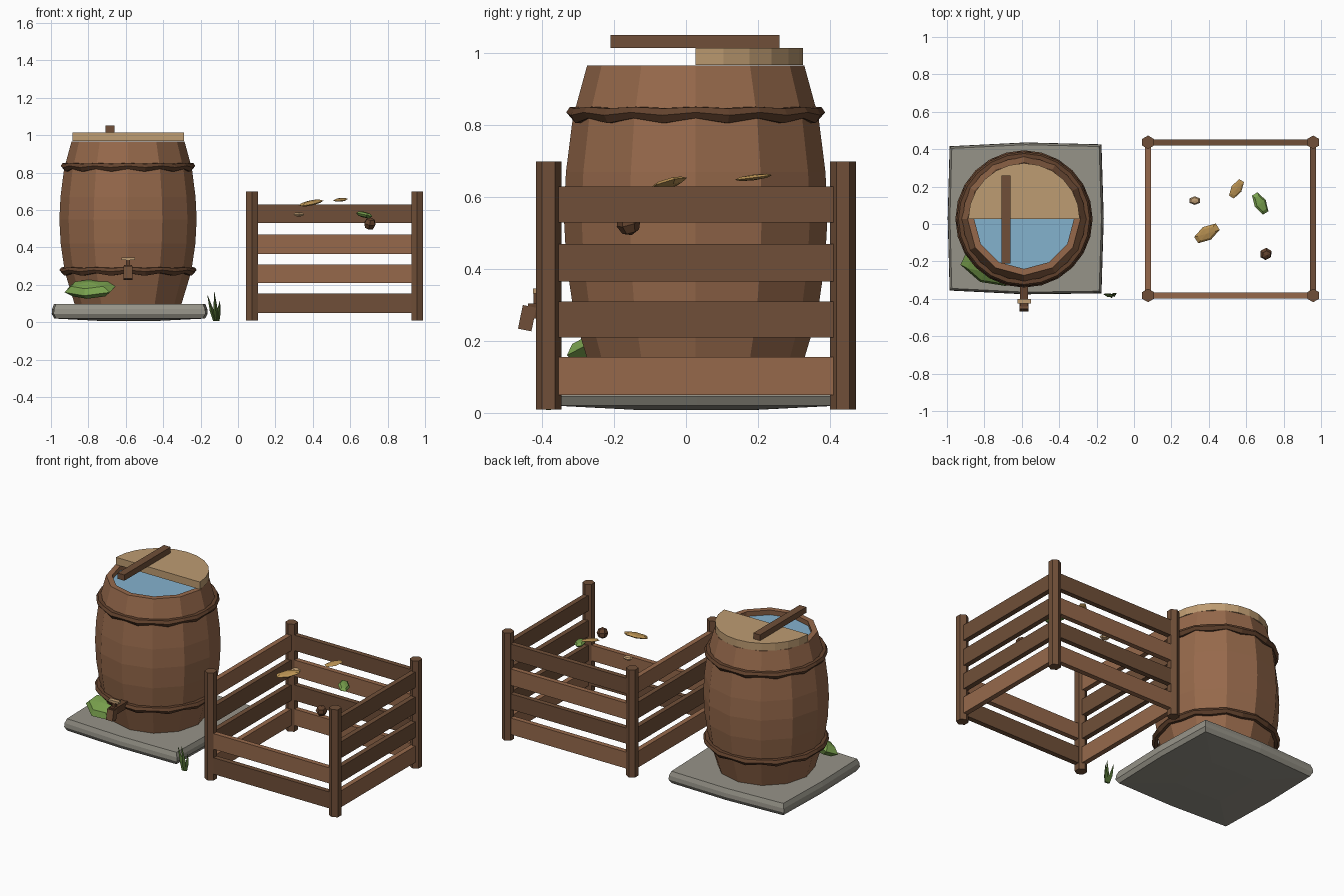
import bpy, bmesh, math
from mathutils import Vector, Matrix

if "Cube" in bpy.data.objects:
    bpy.data.objects.remove(bpy.data.objects["Cube"])

def material(name, r, g, b):
    m = bpy.data.materials.new(name)
    lin = [(c / 255 / 12.92 if c < 11 else ((c / 255 + 0.055) / 1.055) ** 2.4) for c in (r, g, b)]
    m.diffuse_color = (*lin, 1)
    m.use_nodes = True
    m.node_tree.nodes["Principled BSDF"].inputs["Base Color"].default_value = m.diffuse_color
    return m

LIGHT = material("warm_wood", 150, 105, 75)
DARK = material("dark_wood", 112, 79, 56)
HOOP = material("hoop_brown", 98, 66, 45)
TAN = material("pale_wood", 190, 156, 114)
DRY = material("dry_leaf", 188, 148, 84)
STONE = material("stone_grey", 150, 147, 136)
WATER = material("water_blue", 132, 178, 206)
GREEN = material("leaf_green", 122, 162, 78)
GRASS = material("grass_green", 82, 112, 52)

def finish(bm, name, mat):
    bmesh.ops.recalc_face_normals(bm, faces=bm.faces)
    me = bpy.data.meshes.new(name)
    bm.to_mesh(me)
    bm.free()
    me.materials.append(mat)
    ob = bpy.data.objects.new(name, me)
    bpy.context.collection.objects.link(ob)
    return ob

def loft(name, rings, mat, loop=False):
    """Skin a list of point rings; cap the ends, or join last ring to first."""
    bm = bmesh.new()
    vs = [[bm.verts.new(p) for p in ring] for ring in rings]
    pairs = list(zip(vs, vs[1:])) + ([(vs[-1], vs[0])] if loop else [])
    for a, b in pairs:
        for i in range(len(a)):
            j = (i + 1) % len(a)
            bm.faces.new((a[i], a[j], b[j], b[i]))
    if not loop:
        bm.faces.new(vs[0])
        bm.faces.new(vs[-1])
    return finish(bm, name, mat)

def circle(c, r, z, n, wobble=0.0, start=-math.pi / 2):
    return [(c[0] + r * math.cos(start + 2 * math.pi * i / n),
             c[1] + r * math.sin(start + 2 * math.pi * i / n),
             z + wobble * (-1) ** i) for i in range(n)]

def box(name, lo, hi, mat, tilt=0.0):
    lo, hi = Vector(lo), Vector(hi)
    bm = bmesh.new()
    bmesh.ops.create_cube(bm, size=1, matrix=Matrix.Translation((lo + hi) / 2)
                          @ Matrix.Rotation(tilt, 4, 'X') @ Matrix.Diagonal((*(hi - lo), 1)))
    return finish(bm, name, mat)

def pod(name, loc, size, rot, mat, seg=6, rings=4):
    """Faceted lens shape, long along its own x axis."""
    bm = bmesh.new()
    bmesh.ops.create_uvsphere(bm, u_segments=seg, v_segments=rings, radius=1)
    ob = finish(bm, name, mat)
    ob.location, ob.scale = loc, size
    ob.rotation_euler = [math.radians(a) for a in rot]
    return ob

C = (-0.588, 0.027)

# stone slab with slightly bowed sides and bottom
outline = [(-0.98, -0.35), (-0.58, -0.37), (-0.18, -0.365), (-0.168, 0.03),
           (-0.18, 0.42), (-0.58, 0.43), (-0.98, 0.41), (-0.99, 0.03)]
def slab_ring(s, z):
    return [(C[0] + (x - C[0]) * s, C[1] + (y - C[1]) * s, z) for x, y in outline]
loft("stone_slab", [slab_ring(0.4, 0.008), slab_ring(0.98, 0.02), slab_ring(1.015, 0.045),
                    slab_ring(1.01, 0.07), slab_ring(0.985, 0.097)], STONE)

# barrel body, hollow at the top
profile = [(0.285, 0.095), (0.338, 0.27), (0.36, 0.42), (0.367, 0.55), (0.361, 0.67),
           (0.342, 0.82), (0.302, 0.967), (0.267, 0.967), (0.28, 0.85)]
loft("barrel", [circle(C, r, z, 12) for r, z in profile], LIGHT)
loft("water", [circle(C, 0.274, z, 12) for z in (0.915, 0.935)], WATER)

# barrel hoops with a hammered lower edge
for name, z, r in (("lower_hoop", 0.275, 0.345), ("upper_hoop", 0.832, 0.338)):
    loft(name, [circle(C, r - 0.01, z + 0.018, 24, 0.002), circle(C, r + 0.012, z + 0.017, 24, 0.002),
                circle(C, r + 0.022, z, 24, 0.004), circle(C, r + 0.008, z - 0.019, 24, 0.007),
                circle(C, r - 0.01, z - 0.019, 24, 0.007)], HOOP, loop=True)

# half lid and its handle bar
half = [(C[0] + 0.298 * math.cos(math.pi * i / 12), C[1] + 0.298 * math.sin(math.pi * i / 12))
        for i in range(13)]
loft("half_lid", [[(x, y, z) for x, y in half] for z in (0.968, 1.015)], TAN)
box("lid_handle", (-0.708, -0.21, 1.015), (-0.66, 0.26, 1.052), DARK)

# tap: pipe, slanted nozzle, stem and grip
box("tap_pipe", (C[0] - 0.022, -0.44, 0.262), (C[0] + 0.022, -0.29, 0.305), HOOP)
box("tap_nozzle", (C[0] - 0.023, -0.461, 0.23), (C[0] + 0.023, -0.423, 0.297), DARK, -0.2)
box("tap_stem", (C[0] - 0.01, -0.424, 0.3), (C[0] + 0.01, -0.402, 0.336), HOOP)
box("tap_grip", (C[0] - 0.036, -0.426, 0.332), (C[0] + 0.036, -0.4, 0.346), TAN)

# fence posts
X0, X1, Y0, Y1 = 0.075, 0.958, -0.382, 0.437
for x in (X0, X1):
    for y in (Y0, Y1):
        loft("fence_post", [circle((x, y), 0.036, z, 6) for z in (0.01, 0.7)], DARK)

# fence planks; the front has only the two lower ones
levels = [(0.05, 0.155), (0.21, 0.31), (0.365, 0.47), (0.53, 0.63)]
T = 0.016
sides = {"front": (X0, Y0 - T, X1, Y0 + T, (DARK, LIGHT)),
         "back": (X0, Y1 - T, X1, Y1 + T, (LIGHT, DARK, LIGHT, DARK)),
         "left": (X0 - T, Y0, X0 + T, Y1, (LIGHT, DARK, DARK, LIGHT)),
         "right": (X1 - T, Y0, X1 + T, Y1, (LIGHT, DARK, DARK, DARK))}
for side, (xa, ya, xb, yb, mats) in sides.items():
    for (za, zb), mat in zip(levels, mats):
        box(side + "_plank", (xa, ya, za), (xb, yb, zb), mat)

# leaves and nut floating above the pen
pod("large_dry_leaf", (0.39, -0.05, 0.638), (0.08, 0.04, 0.012), (5, -12, 32), DRY)
pod("small_dry_leaf", (0.548, 0.188, 0.655), (0.06, 0.03, 0.008), (5, -6, 58), DRY)
pod("wood_chip", (0.325, 0.125, 0.577), (0.033, 0.023, 0.012), (0, 0, 0), TAN)
pod("green_leaf", (0.675, 0.11, 0.575), (0.068, 0.035, 0.016), (-12, 6, -60), GREEN)
pod("nut", (0.705, -0.16, 0.527), (0.034, 0.034, 0.034), (15, 10, 0), HOOP)

# broad leaf resting by the barrel
pod("broad_leaf", (-0.79, -0.24, 0.178), (0.155, 0.085, 0.042), (25, 0, -25), GREEN)

# grass tuft: tapered three-sided blades
for bx, tx, ty, tz in ((-0.125, -0.163, -0.375, 0.145), (-0.115, -0.127, -0.39, 0.163),
                       (-0.108, -0.097, -0.37, 0.115)):
    base, tip = Vector((bx, -0.38, 0.008)), Vector((tx, ty, tz))
    rings = []
    for t, r in ((0, 0.01), (0.4, 0.013), (1, 0.001)):
        p = base.lerp(tip, t)
        rings.append(circle(p, r, p.z, 3))
    loft("grass_blade", rings, GRASS)
